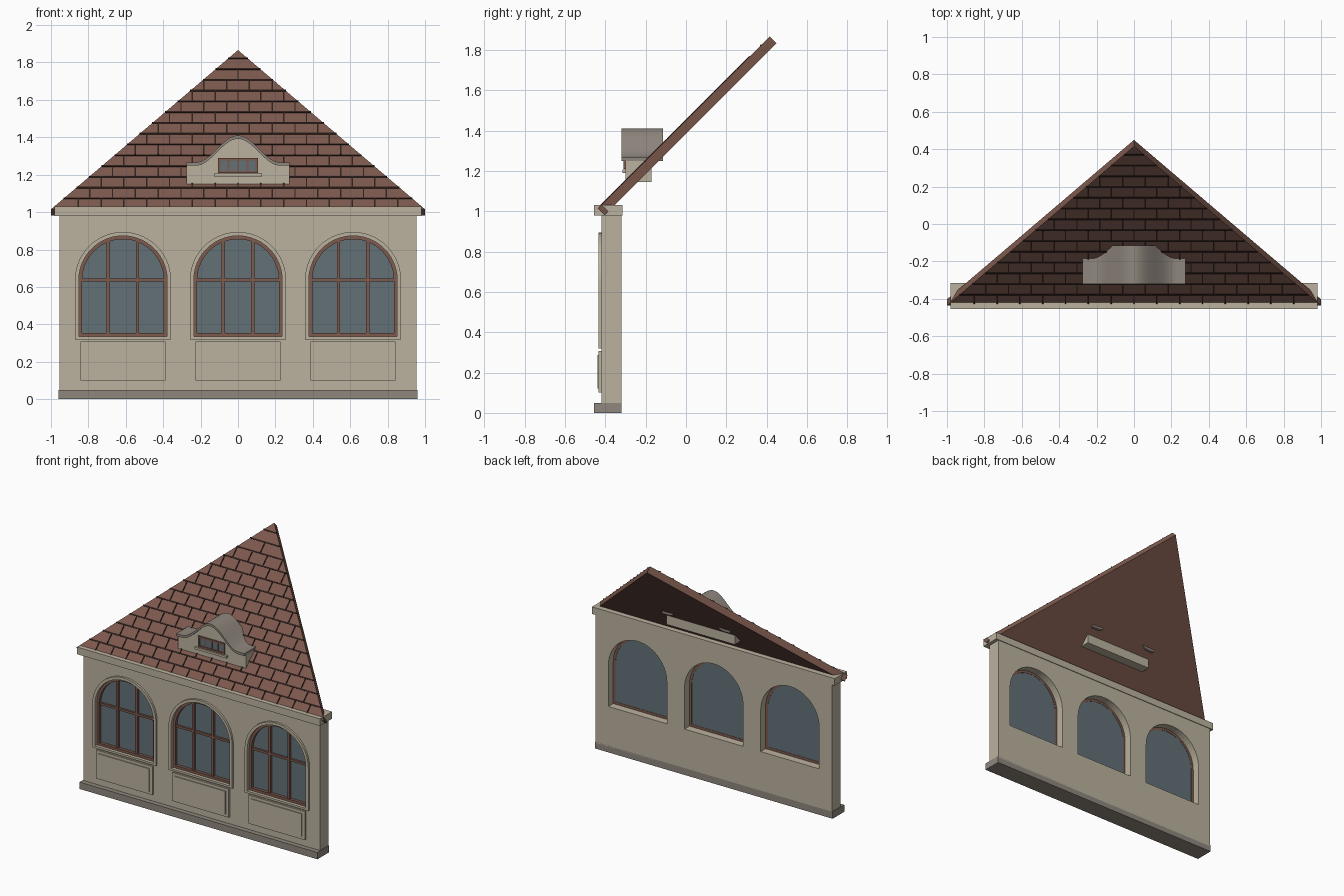
import bpy
import bmesh
from math import sin, cos, pi, sqrt, radians
from mathutils import Matrix

cube = bpy.data.objects.get("Cube")
if cube:
    bpy.data.objects.remove(cube)


def material(name, r, g, b):
    m = bpy.data.materials.new(name)
    m.use_nodes = True
    m.diffuse_color = (r, g, b, 1)
    m.node_tree.nodes["Principled BSDF"].inputs["Base Color"].default_value = (r, g, b, 1)
    return m


plaster = material("cream plaster", .50, .45, .345)
stone = material("grey stone", .28, .245, .21)
brown = material("red brown", .205, .10, .074)
joint = material("dark joint", .027, .015, .012)
glass = material("blue grey glass", .125, .165, .185)

FRONT = Matrix.Rotation(radians(90), 4, 'X')
ROOF = Matrix.Translation((0, -.436, 1.015)) @ Matrix.Rotation(radians(45), 4, 'X')


def plate(name, loops, y0, y1, mat, frame=FRONT):
    """Flat shape with holes, extruded between depths y0 and y1 (front is -y)."""
    curve = bpy.data.curves.new(name, 'CURVE')
    curve.dimensions = '2D'
    curve.fill_mode = 'BOTH'
    curve.extrude = abs(y1 - y0) / 2
    for loop in loops:
        spline = curve.splines.new('POLY')
        spline.points.add(len(loop) - 1)
        for p, (x, z) in zip(spline.points, loop):
            p.co = (x, z, 0, 1)
        spline.use_cyclic_u = True
    temp = bpy.data.objects.new(name, curve)
    bpy.context.collection.objects.link(temp)
    graph = bpy.context.evaluated_depsgraph_get()
    mesh = bpy.data.meshes.new_from_object(temp.evaluated_get(graph))
    bpy.data.objects.remove(temp)
    bpy.data.curves.remove(curve)
    mesh.transform(frame @ Matrix.Translation((0, 0, -(y0 + y1) / 2)))
    bm = bmesh.new()
    bm.from_mesh(mesh)
    bmesh.ops.remove_doubles(bm, verts=bm.verts, dist=1e-5)
    bmesh.ops.recalc_face_normals(bm, faces=bm.faces)
    for f in bm.faces:
        f.smooth = False
        f.material_index = 0
    bm.to_mesh(mesh)
    bm.free()
    mesh.materials.clear()
    mesh.materials.append(mat)
    obj = bpy.data.objects.new(name, mesh)
    bpy.context.collection.objects.link(obj)
    return obj


def rect(x0, x1, z0, z1):
    return [(x0, z0), (x1, z0), (x1, z1), (x0, z1)]


def arch(cx, r, bottom, spring=.637, n=28):
    pts = [(cx - r, bottom), (cx + r, bottom)]
    return pts + [(cx + r * cos(pi * i / n), spring + r * sin(pi * i / n)) for i in range(n + 1)]


# Wall, plinth and cornice
centres = {"right": -.615, "middle": 0, "left": .615}
R, SILL = .236, .335
plate("wall", [rect(-.955, .955, .04, .99)] + [arch(c, R, SILL) for c in centres.values()],
      -.42, -.32, plaster)
plate("plinth", [rect(-.96, .96, 0, .05)], -.455, -.32, stone)
plate("cornice", [rect(-.98, .98, .978, 1.03)], -.455, -.315, plaster)

# Arched windows with surrounds and apron panels
for side, c in centres.items():
    plate(side + "_window_surround", [arch(c, .257, .32), arch(c, R, SILL)], -.435, -.419, plaster)
    plate(side + "_window_frame", [arch(c, R, SILL), arch(c, R - .018, SILL + .018)],
          -.412, -.376, brown)
    plate(side + "_window_glass", [arch(c, R - .001, SILL + .001)], -.39, -.378, glass)
    top = .637 + sqrt((R - .01) ** 2 - .078 ** 2)
    for s in (-1, 1):
        x = c + s * .078
        plate(side + "_window_mullion", [rect(x - .009, x + .009, SILL, top)], -.406, -.385, brown)
    plate(side + "_window_transom", [rect(c - R + .01, c + R - .01, .629, .645)],
          -.404, -.385, brown)
    plate(side + "_apron_panel", [rect(c - .228, c + .228, .1, .308)], -.433, -.419, plaster)
    plate(side + "_apron_raised_field", [rect(c - .205, c + .205, .12, .288)], -.44, -.43, plaster)

# Triangular sloping roof
LENGTH = 1.204


def half(v):
    return 1 - v / LENGTH


plate("roof_slab", [[(-1, 0), (1, 0), (0, LENGTH)]], 0, .048, brown, ROOF)

# Tile joints: level strips with staggered upright strips between them
ROW, TILE, W = .0815, .122, .0045
strips = []
for i in range(15):
    v = i * ROW
    if i:
        strips.append(rect(-half(v), half(v), v - W, v + W))
    top = min(v + ROW, LENGTH) - W - .0005
    for k in range(-9, 10):
        x = (k + .5 * (i % 2)) * TILE
        if abs(x) + W < half(top):
            strips.append(rect(x - W * .8, x + W * .8, v + W + .0005, top))
plate("roof_tile_joints", strips, -.004, .002, joint, ROOF)


# Dormer with a bell-shaped gable
def bell(x):
    t = min(abs(x) / .225, 1)
    return 1.25 + .14 * (.5 + .5 * cos(pi * t)) + .004 * max(0, 1 - t)


xs = [-.275 + .55 * i / 44 for i in range(45)]
crown = [(x, bell(x)) for x in xs]
plate("dormer_wall", [[(-.275, 1.145), (.275, 1.145)] + crown[::-1]], -.30, -.17, plaster)
cap = plate("dormer_roof", [[(x, z - .002) for x, z in crown] +
                            [(x, z + .016) for x, z in crown[::-1]]], -.32, -.115, stone)
bpy.ops.object.select_all(action='DESELECT')
cap.select_set(True)
bpy.context.view_layer.objects.active = cap
bpy.ops.object.shade_smooth_by_angle(angle=radians(35))

# Dormer window
plate("dormer_window_frame", [rect(-.107, .107, 1.208, 1.29), rect(-.094, .094, 1.221, 1.277)],
      -.31, -.299, brown)
plate("dormer_window_glass", [rect(-.1, .1, 1.215, 1.283)], -.303, -.298, glass)
for x in (-.05, 0, .05):
    plate("dormer_window_bar", [rect(x - .005, x + .005, 1.215, 1.283)], -.307, -.299, brown)
plate("dormer_window_sill", [rect(-.128, .128, 1.19, 1.206)], -.316, -.299, plaster)
